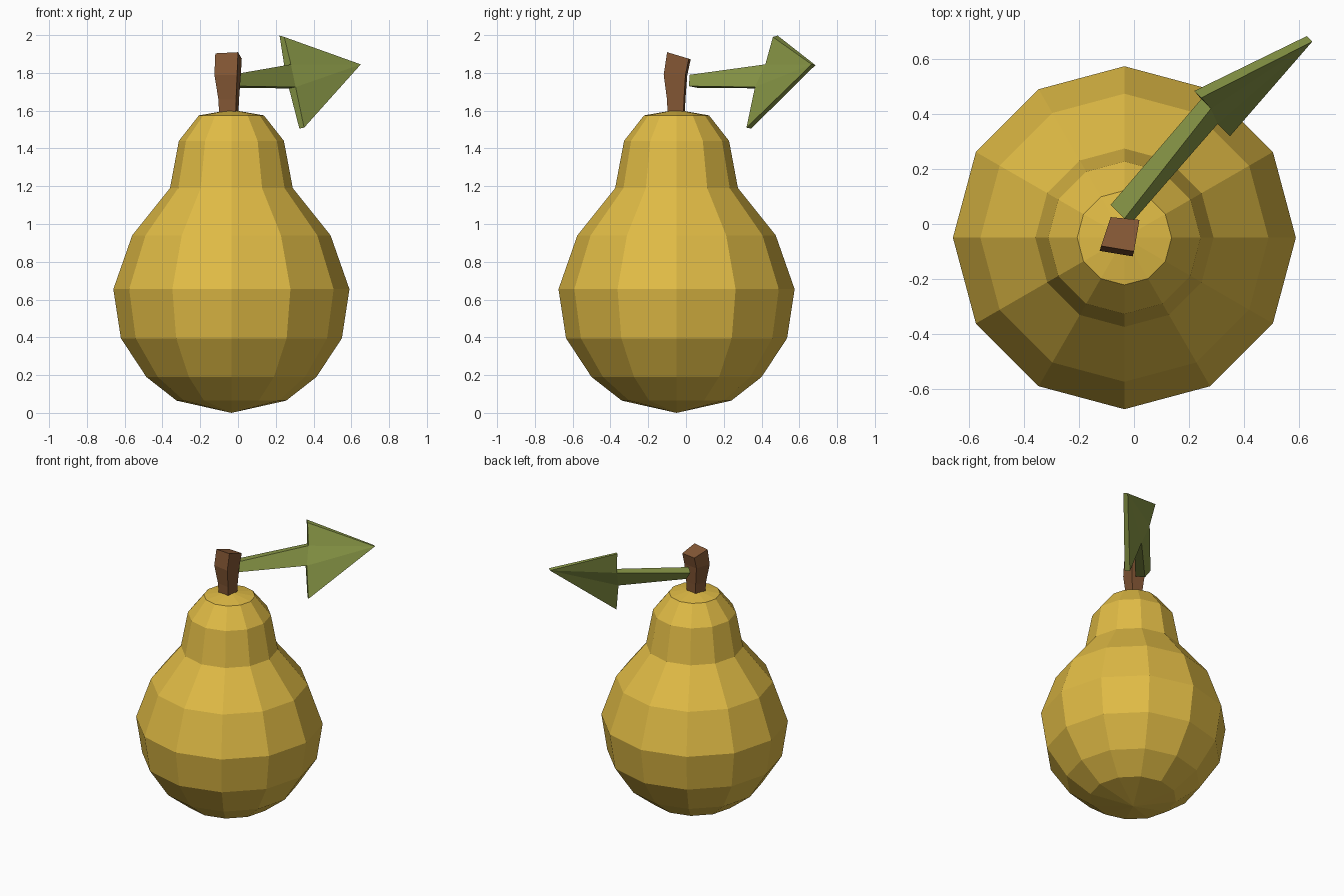
import bpy
import bmesh
from math import cos, sin, tau
from mathutils import Vector

default = bpy.data.objects.get("Cube")
if default:
    bpy.data.objects.remove(default, do_unlink=True)


def material(name, rgb):
    mat = bpy.data.materials.new(name)
    mat.use_nodes = True
    colour = (*rgb, 1)
    mat.diffuse_color = colour
    bsdf = mat.node_tree.nodes["Principled BSDF"]
    bsdf.inputs["Base Color"].default_value = colour
    bsdf.inputs["Roughness"].default_value = 0.8
    return mat


def finish(name, bm, mat):
    bmesh.ops.recalc_face_normals(bm, faces=bm.faces)
    mesh = bpy.data.meshes.new(name)
    bm.to_mesh(mesh)
    bm.free()
    mesh.materials.append(mat)
    obj = bpy.data.objects.new(name, mesh)
    bpy.context.collection.objects.link(obj)
    return obj


def bridge(bm, a, b):
    """Join two equal vertex loops with quads."""
    for i in range(len(a)):
        j = (i + 1) % len(a)
        bm.faces.new((a[i], a[j], b[j], b[i]))


yellow = material("pear yellow", (0.75, 0.50, 0.06))
brown = material("stem brown", (0.23, 0.095, 0.035))
green = material("leaf green", (0.25, 0.31, 0.062))

# Fruit body: twelve-sided faceted lathe, pointed at both ends
SIDES = 12
CENTRE = Vector((-0.035, -0.05, 0))
profile = [(0.29, 0.065), (0.45, 0.19), (0.585, 0.395), (0.625, 0.655),
           (0.525, 0.94), (0.325, 1.19), (0.278, 1.44), (0.172, 1.575)]
bm = bmesh.new()
rings = []
for r, z in profile:
    rings.append([bm.verts.new(CENTRE + Vector((r * cos(tau * i / SIDES),
                                                r * sin(tau * i / SIDES), z)))
                  for i in range(SIDES)])
for low, high in zip(rings, rings[1:]):
    bridge(bm, low, high)
for ring, z in ((rings[0], 0), (rings[-1], 1.605)):
    pole = bm.verts.new(CENTRE + Vector((0, 0, z)))
    for i in range(SIDES):
        bm.faces.new((ring[i], ring[(i + 1) % SIDES], pole))
finish("pear_body", bm, yellow)

# Stem: bent four-sided stalk, wider at its cut top
quad = [Vector((-0.085, 0.025)), Vector((0.02, 0.015)),
        Vector((0.0, -0.10)), Vector((-0.12, -0.08))]
middle = sum(quad, Vector((0, 0))) / 4
levels = [(0.72, (0.0, -0.015), 1.57, 0), (0.78, (0.0, -0.015), 1.66, 0),
          (1.0, (-0.005, -0.018), 1.79, 0), (1.0, (0, 0), 1.89, -0.3)]
bm = bmesh.new()
rings = []
for scale, shift, z, slope in levels:
    ring = []
    for corner in quad:
        p = middle + (corner - middle) * scale + Vector(shift)
        ring.append(bm.verts.new((p.x, p.y, z + slope * (p.y - middle.y))))
    rings.append(ring)
for low, high in zip(rings, rings[1:]):
    bridge(bm, low, high)
bm.faces.new(rings[0])
bm.faces.new(rings[-1])
finish("stem", bm, brown)

# Leaf: leaning arrow-shaped plate; each point has its own thickness
outline = [((-0.035, 0.02, 1.79), 0.05),    # base, top
           ((0.0, 0.015, 1.73), 0.045),     # base, bottom
           ((0.305, 0.365, 1.725), 0.035),  # lower notch
           ((0.35, 0.32, 1.51), 0.025),     # lower barb
           ((0.65, 0.665, 1.845), 0.02),    # tip
           ((0.245, 0.46, 1.99), 0.025),    # upper barb
           ((0.28, 0.42, 1.845), 0.035)]    # upper notch
bm = bmesh.new()
front = [bm.verts.new(p) for p, t in outline]
back = []
for p, t in outline:
    lift = 0.3 if p[2] > 1.9 else -0.2
    back.append(bm.verts.new(Vector(p) + t * Vector((-1, 1, lift))))
bridge(bm, front, back)
for side in (front, back):
    stalk = [side[i] for i in (0, 1, 2, 6)]
    bm.faces.new(stalk)
    bm.faces.new((side[2], side[3], side[4]))
    bm.faces.new((side[2], side[4], side[6]))
    bm.faces.new((side[4], side[5], side[6]))
finish("leaf", bm, green)
